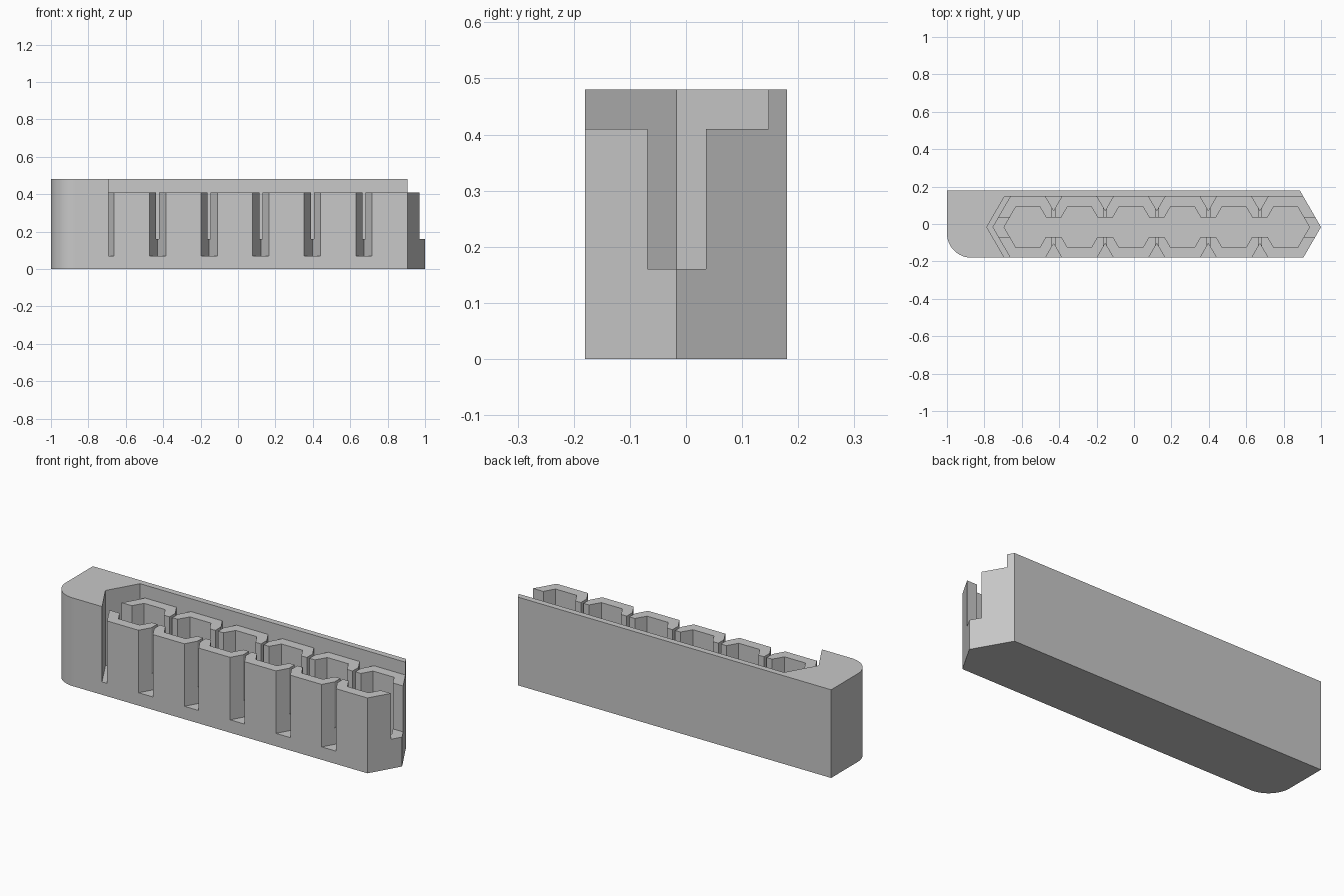
import bpy, bmesh, math

cube = bpy.data.objects.get("Cube")
if cube:
    bpy.data.objects.remove(cube, do_unlink=True)

mat = bpy.data.materials.new("matte_grey")
grey = (0.58, 0.58, 0.58, 1)
mat.use_nodes = True
mat.diffuse_color = grey
mat.node_tree.nodes["Principled BSDF"].inputs["Base Color"].default_value = grey

# Key dimensions
S3 = math.sqrt(3)
CELLS, FIRST, PITCH = 6, -0.5675, 0.2757
MID = -0.0165                    # centre line of the cell row
OUT, INN = 0.1635, 0.11          # cell half widths, outside and inside
CHAN = 0.0525                    # half width of the long channel
TOP, DECK, SILL, FLOOR = 0.48, 0.41, 0.16, 0.07
HIGH = 0.6
LAST = FIRST + PITCH * (CELLS - 1)
REACH = OUT * 2 / S3             # centre to corner of a cell


def prism(name, outlines, z0, z1):
    """Extrude closed outlines, given relative to the centre line."""
    bm = bmesh.new()
    for pts in outlines:
        base = bm.faces.new([bm.verts.new((x, y + MID, z0)) for x, y in pts])
        res = bmesh.ops.extrude_face_region(bm, geom=[base])
        top = [v for v in res["geom"] if isinstance(v, bmesh.types.BMVert)]
        bmesh.ops.translate(bm, verts=top, vec=(0, 0, z1 - z0))
    bmesh.ops.recalc_face_normals(bm, faces=bm.faces[:])
    me = bpy.data.meshes.new(name)
    bm.to_mesh(me)
    bm.free()
    me.materials.append(mat)
    ob = bpy.data.objects.new(name, me)
    bpy.context.collection.objects.link(ob)
    return ob


def box(x0, x1, half):
    return [(x0, -half), (x1, -half), (x1, half), (x0, half)]


# Body outline: pointed right end, rounded front left corner
back = 0.18 - MID
R = 0.13
tip = LAST + REACH
outline = [(tip - OUT / S3, -OUT), (tip, 0), (tip - back / S3, back), (-1, back)]
for i in range(17):
    a = math.pi + i / 16 * math.pi / 2
    outline.append((-1 + R + R * math.cos(a), -OUT + R + R * math.sin(a)))
body = prism("cell_block_body", [outline], 0, TOP)

# Recess over the cells, open at the front and right
edge = -0.787
ext = OUT + 0.1
recess = [(edge + ext / S3, -ext), (1.2, -ext), (1.2, OUT),
          (edge + OUT / S3, OUT), (edge, 0)]

# Chevron gap beside the first cell
left = FIRST - REACH
chevron = [(edge + ext / S3, -ext), (left + ext / S3, -ext), (left, 0),
           (left + OUT / S3, OUT), (edge + OUT / S3, OUT), (edge, 0)]

# V notches and slits between neighbouring cells
notches, slits = [chevron], []
depth = (REACH - PITCH / 2) * S3
for i in range(CELLS - 1):
    x = FIRST + PITCH * (i + 0.5)
    for side, reach in ((-1, ext), (1, OUT)):
        w = (reach - depth) / S3
        notches.append([(x - w, side * reach), (x + w, side * reach), (x, side * depth)])
    slits.append(box(x - 0.008, x + 0.008, 0.11))

# Connected hexagonal wells
apex, flat, neck = INN * 2 / S3, INN / S3, (INN * 2 - CHAN) / S3
upper = []
for i in range(CELLS):
    c = FIRST + PITCH * i
    upper += [(c - neck, CHAN), (c - flat, INN), (c + flat, INN), (c + neck, CHAN)]
wells = ([(FIRST - apex, 0)] + upper + [(LAST + apex, 0)]
         + [(x, -y) for x, y in reversed(upper)])

cutters = [
    prism("recess_cutter", [recess], DECK, HIGH),
    prism("notch_cutter", notches, FLOOR, DECK + 0.03),
    prism("well_cutter", [wells], FLOOR, DECK + 0.04),
    prism("slit_cutter", slits, SILL, DECK + 0.02),
    prism("channel_cutter", [box(-0.7565, 1.1, CHAN)], SILL, DECK + 0.05),
]
for c in cutters:
    c.hide_render = True
    c.hide_viewport = True
    mod = body.modifiers.new(c.name, "BOOLEAN")
    mod.operation, mod.solver, mod.object = "DIFFERENCE", "EXACT", c

# Bake the cuts and remove the cutters
bpy.context.view_layer.update()
dep = bpy.context.evaluated_depsgraph_get()
baked = bpy.data.meshes.new_from_object(body.evaluated_get(dep))
body.modifiers.clear()
body.data = baked
for c in cutters:
    bpy.data.objects.remove(c, do_unlink=True)

bpy.ops.object.select_all(action="DESELECT")
body.select_set(True)
bpy.context.view_layer.objects.active = body
bpy.ops.object.shade_smooth_by_angle(angle=math.radians(25))
